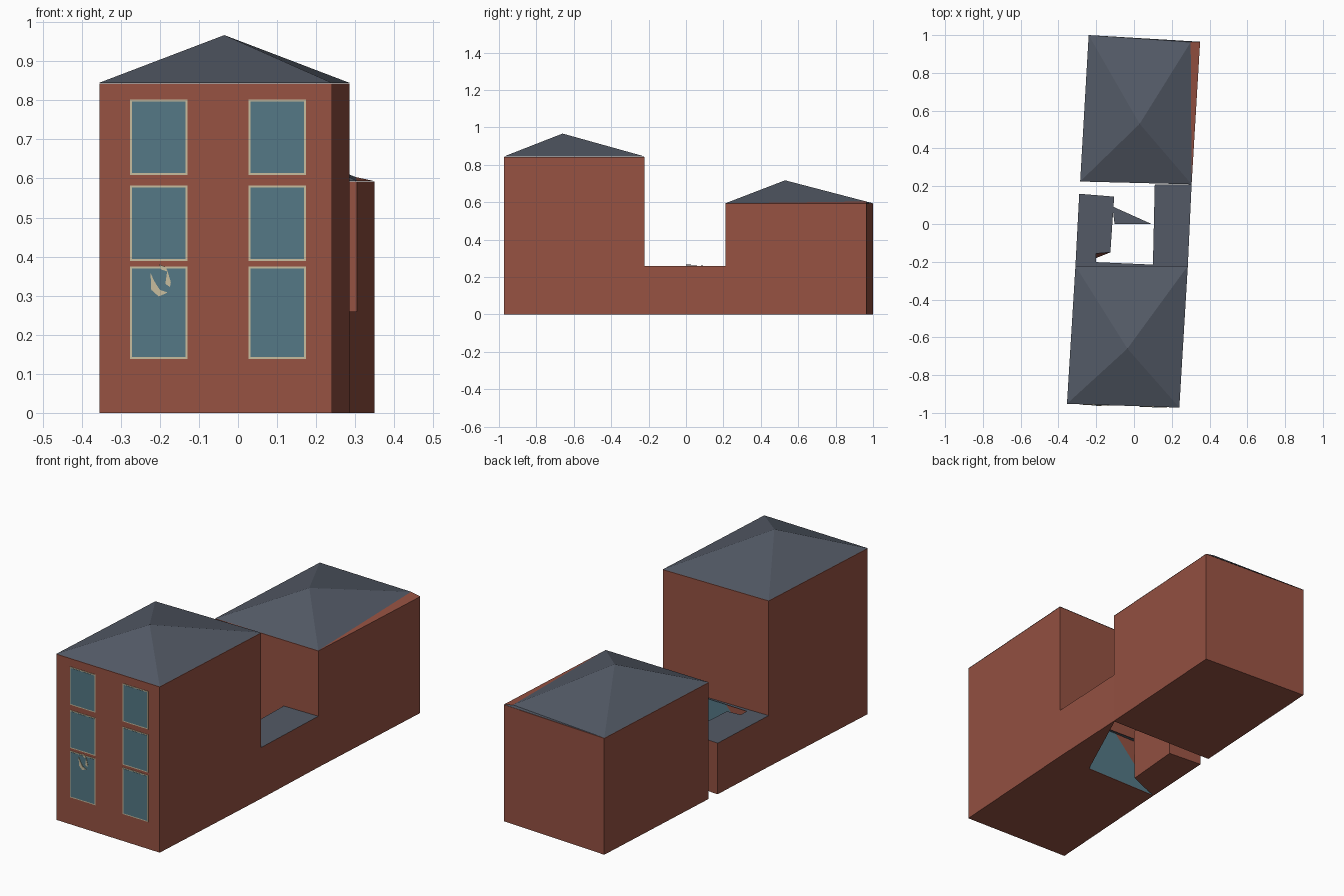
import bpy, bmesh
from mathutils import Vector

if "Cube" in bpy.data.objects:
    bpy.data.objects.remove(bpy.data.objects["Cube"])


def material(name, rgb):
    m = bpy.data.materials.new(name)
    m.diffuse_color = (*rgb, 1)
    m.use_nodes = True
    m.node_tree.nodes["Principled BSDF"].inputs["Base Color"].default_value = m.diffuse_color
    return m


BRICK = material("brick", (0.305, 0.084, 0.055))
SLATE = material("slate", (0.087, 0.102, 0.133))
GLASS = material("glass", (0.089, 0.188, 0.235))
CREAM = material("cream", (0.578, 0.503, 0.342))


def build(name, verts, faces, mats, roof_rule=False, fix=True):
    """Mesh from points; with roof_rule, upward faces take the second material."""
    bm = bmesh.new()
    vs = [bm.verts.new(v) for v in verts]
    for f in faces:
        bm.faces.new([vs[i] for i in f])
    bmesh.ops.remove_doubles(bm, verts=bm.verts, dist=1e-5)
    if fix:
        bmesh.ops.recalc_face_normals(bm, faces=bm.faces)
    bm.normal_update()
    if roof_rule:
        for f in bm.faces:
            f.material_index = int(f.normal.z > 0.5)
    me = bpy.data.meshes.new(name)
    bm.to_mesh(me)
    bm.free()
    for m in mats:
        me.materials.append(m)
    ob = bpy.data.objects.new(name, me)
    bpy.context.collection.objects.link(ob)
    return ob


def loft(name, bottom, top, z0, z1, mats, roof_rule=False):
    """Solid between two plan outlines with the same number of points."""
    n = len(bottom)
    verts = [(x, y, z0) for x, y in bottom] + [(x, y, z1) for x, y in top]
    faces = [(i, (i + 1) % n, n + (i + 1) % n, n + i) for i in range(n)]
    faces += [tuple(reversed(range(n))), tuple(range(n, 2 * n))]
    return build(name, verts, faces, mats, roof_rule)


# Front and rear blocks
front_plan = [(-0.355, -0.952), (0.24, -0.972), (0.285, -0.222), (-0.31, -0.222)]
rear_plan = [(-0.285, 0.225), (0.305, 0.21), (0.35, 0.965), (-0.24, 1.0)]
loft("front_block", front_plan, front_plan, 0, 0.843, [BRICK])
loft("rear_block", rear_plan, rear_plan, 0, 0.592, [BRICK])

# Front hipped roof
fan = [(0, 1, 4), (1, 2, 4), (2, 3, 4), (3, 0, 4)]
build("front_roof", [(x, y, 0.845) for x, y in front_plan] + [(-0.035, -0.66, 0.967)],
      fan, [SLATE], fix=False)

# Rear hipped roof, its right back corner set in from the wall
corner, outer = (0.30, 0.963, 0.604), (0.35, 0.965, 0.593)
fl, fr, bl = (-0.285, 0.225, 0.594), (0.305, 0.21, 0.594), (-0.24, 1.0, 0.594)
build("rear_roof", [fl, fr, corner, bl, (0.03, 0.53, 0.717), outer],
      fan + [(2, 5, 3)], [SLATE], fix=False)
build("rear_roof_verge", [fr, outer, corner], [(0, 1, 2)], [BRICK], fix=False)

# Low link on the right, tapering to a triangle at the ground
loft("right_link",
     [(0.10, -0.222), (0.285, -0.222), (0.305, 0.21), (0.30, 0.21)],
     [(0.10, -0.222), (0.285, -0.222), (0.305, 0.21), (0.11, 0.21)],
     0, 0.26, [BRICK, SLATE], True)

# Low wing on the left, with a slanting inner wall
loft("left_wing",
     [(-0.31, -0.222), (-0.3, -0.218), (-0.2, -0.18), (-0.13, -0.15), (-0.105, 0.145), (-0.29, 0.16)],
     [(-0.31, -0.222), (-0.2, -0.222), (-0.2, -0.156), (-0.125, -0.15), (-0.105, 0.145), (-0.29, 0.16)],
     0, 0.26, [BRICK, SLATE], True)

# Courtyard roof edge, loose roof flap and glazed wall
build("courtyard_eave", [(-0.2, -0.222, 0.26), (0.1, -0.222, 0.26), (0.1, -0.215, 0.26), (-0.2, -0.202, 0.26)],
      [(0, 1, 2, 3)], [SLATE], fix=False)
build("roof_flap", [(-0.103, 0, 0.262), (0.093, 0, 0.268), (-0.114, 0.093, 0.26)],
      [(0, 1, 2)], [SLATE], fix=False)
build("courtyard_glass", [(0.1, -0.219, 0.0), (-0.31, -0.219, 0.0), (-0.066, -0.219, 0.258), (0.1, -0.219, 0.258)],
      [(0, 1, 2, 3)], [GLASS], fix=False)


def wall_point(x, z, out):
    """Point just in front of the slightly turned front wall."""
    return Vector((x, -0.952 - 0.0336 * (x + 0.355) - out, z))


def plate(name, outline, out, mat):
    n = len(outline)
    verts = [wall_point(x, z, out) for x, z in outline]
    verts += [wall_point(x, z, 0) for x, z in outline]
    faces = [tuple(range(n)), tuple(reversed(range(n, 2 * n)))]
    faces += [(i, n + i, n + (i + 1) % n, (i + 1) % n) for i in range(n)]
    return build(name, verts, faces, [mat])


def rect(x0, x1, z0, z1, d=0):
    return [(x0 + d, z0 + d), (x1 - d, z0 + d), (x1 - d, z1 - d), (x0 + d, z1 - d)]


# Front windows: cream surround with a glass pane
for x0 in (-0.276, 0.027):
    for z0, z1 in ((0.138, 0.375), (0.389, 0.582), (0.609, 0.802)):
        plate("window_frame", rect(x0, x0 + 0.147, z0, z1), 0.002, CREAM)
        plate("window_pane", rect(x0, x0 + 0.147, z0, z1, 0.005), 0.003, GLASS)

# Broken ring ornament on the lower left window
for shape in (
    [(-0.224, 0.358), (-0.222, 0.315), (-0.203, 0.298), (-0.18, 0.308), (-0.2, 0.315), (-0.213, 0.335)],
    [(-0.202, 0.38), (-0.197, 0.367), (-0.181, 0.362), (-0.184, 0.373)],
    [(-0.181, 0.365), (-0.186, 0.33), (-0.174, 0.322), (-0.172, 0.335)],
):
    plate("window_ornament", shape, 0.005, CREAM)
